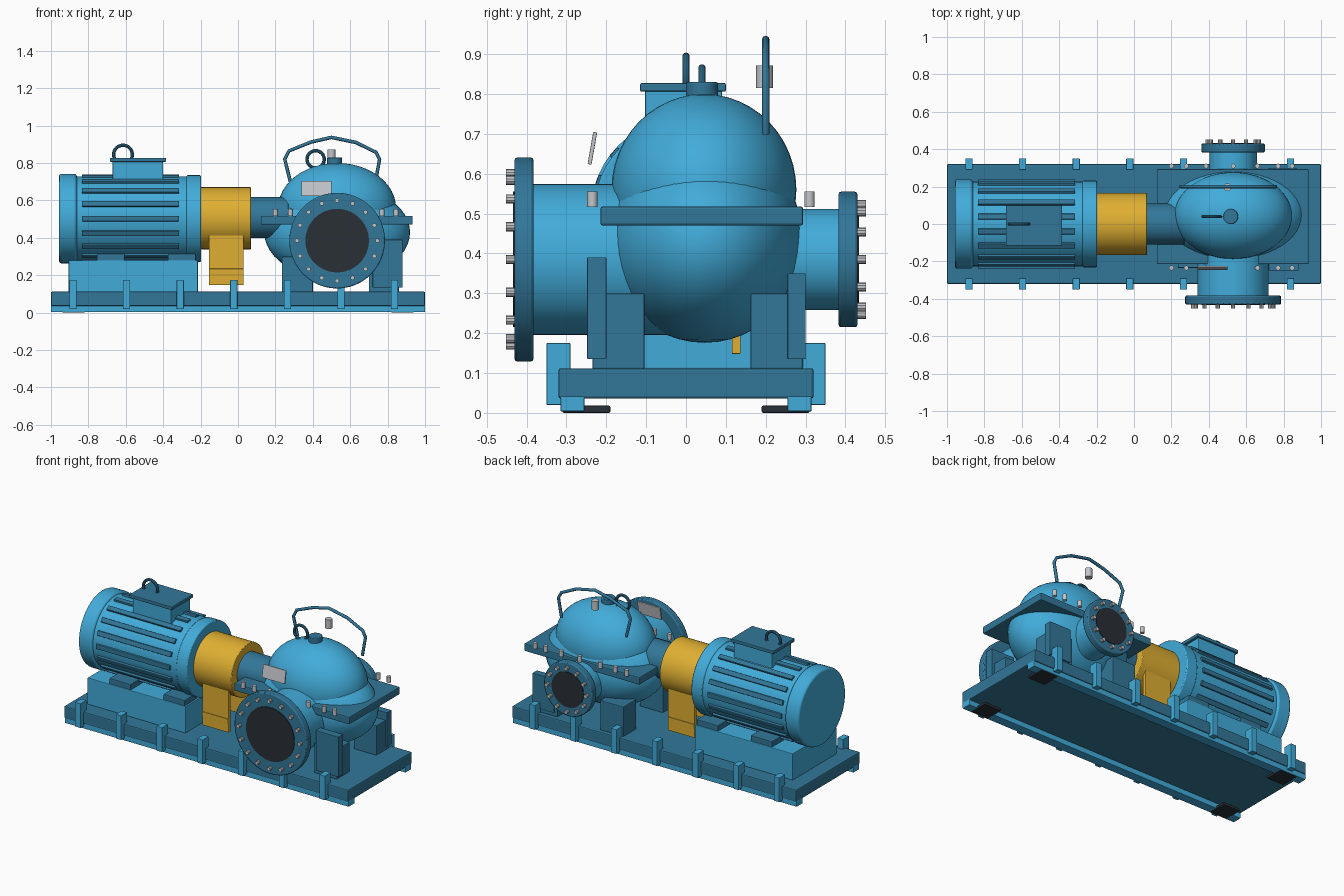
import bpy, math
from mathutils import Vector

if "Cube" in bpy.data.objects:
    bpy.data.objects.remove(bpy.data.objects["Cube"])


def material(name, rgb):
    m = bpy.data.materials.new(name)
    m.diffuse_color = (*rgb, 1)
    m.use_nodes = True
    m.node_tree.nodes["Principled BSDF"].inputs["Base Color"].default_value = m.diffuse_color
    return m


BLUE = material("light_blue", (0.054, 0.41, 0.70))
DARK = material("dark_blue", (0.032, 0.185, 0.32))
GOLD = material("guard_yellow", (0.74, 0.43, 0.032))
BLACK = material("rubber_black", (0.022, 0.029, 0.036))
GREY = material("steel_grey", (0.55, 0.57, 0.60))


def finish(name, mat, bevel=0, smooth=False):
    o = bpy.context.object
    o.name = name
    o.data.materials.append(mat)
    if smooth:
        bpy.ops.object.shade_smooth_by_angle(angle=math.radians(35))
    if bevel:
        b = o.modifiers.new("bevel", 'BEVEL')
        b.width, b.segments = bevel, 2
        b.limit_method = 'ANGLE'
    return o


def box(name, mat, x, y, z, bevel=0.004):
    """Box from (min, max) pairs on each axis."""
    bpy.ops.mesh.primitive_cube_add(size=1, location=[sum(p) / 2 for p in (x, y, z)])
    o = bpy.context.object
    o.scale = [p[1] - p[0] for p in (x, y, z)]
    bpy.ops.object.transform_apply(location=False, rotation=False)
    return finish(name, mat, bevel)


ROT = {'x': (0, math.pi / 2, 0), 'y': (math.pi / 2, 0, 0), 'z': (0, 0, 0)}


def cyl(name, mat, axis, span, c, r, n=48, bevel=0.0):
    """Cylinder along an axis; c holds the other two coordinates in order."""
    loc = list(c)
    loc.insert('xyz'.index(axis), sum(span) / 2)
    bpy.ops.mesh.primitive_cylinder_add(vertices=n, radius=r, depth=span[1] - span[0],
                                        location=loc, rotation=ROT[axis])
    return finish(name, mat, bevel, True)


def ellipsoid(name, mat, loc, radii):
    bpy.ops.mesh.primitive_uv_sphere_add(segments=48, ring_count=24, location=loc)
    bpy.context.object.scale = radii
    bpy.ops.object.transform_apply(location=False, rotation=False)
    return finish(name, mat, 0, True)


def ring(name, loc, r, thick):
    bpy.ops.mesh.primitive_torus_add(location=loc, rotation=ROT['y'], major_radius=r,
                                     minor_radius=thick, major_segments=32, minor_segments=10)
    return finish(name, DARK, 0, True)


# Base plate, side rails, rubber pads and side clips
box("base_plate", DARK, (-1, 1), (-0.32, 0.32), (0.036, 0.112), 0.006)
for s in (-1, 1):
    ys = lambda a, b: tuple(sorted((s * a, s * b)))
    box("base_rail", BLUE, (-1, 1), ys(0.255, 0.315), (0.003, 0.044))
    for sx in (-1, 1):
        box("rubber_pad", BLACK, (sx * 0.88 - 0.06, sx * 0.88 + 0.06), ys(0.19, 0.31), (0, 0.018))
    for i in range(7):
        x = -0.882 + i * 0.2865
        box("side_clip", BLUE, (x - 0.019, x + 0.019), ys(0.29, 0.35), (0.02, 0.175), 0.002)

# Motor pedestal and feet
box("motor_pedestal", BLUE, (-0.905, -0.215), (-0.22, 0.22), (0.11, 0.28))
for s in (-1, 1):
    for x in (-0.755, -0.375):
        box("motor_foot", DARK, (x, x + 0.15), tuple(sorted((s * 0.09, s * 0.215))), (0.275, 0.315))

# Motor body, end covers and cooling fins
MZ = 0.503
cyl("motor_body", BLUE, 'x', (-0.88, -0.26), (0, MZ), 0.226)
cyl("motor_fan_cover", BLUE, 'x', (-0.957, -0.862), (0, MZ), 0.239, bevel=0.012)
cyl("motor_end_bell", BLUE, 'x', (-0.275, -0.198), (0, MZ), 0.232, bevel=0.006)
for i in range(18):
    a = math.radians(20 * i)
    o = box("cooling_fin", DARK, (-0.835, -0.315), (-0.016, 0.016), (-0.015, 0.015))
    o.location = (-0.575, 0.222 * math.cos(a), MZ + 0.222 * math.sin(a))
    o.rotation_euler = (a, 0, 0)

# Terminal box with lid and lifting ring
box("terminal_box", BLUE, (-0.67, -0.40), (-0.103, 0.09), (0.68, 0.815))
box("terminal_lid", DARK, (-0.685, -0.385), (-0.115, 0.10), (0.806, 0.828))
ring("motor_lifting_ring", (-0.615, 0, 0.845), 0.05, 0.009)

# Coupling guard and its stand
cyl("coupling_guard", GOLD, 'x', (-0.2, 0.07), (0, 0.505), 0.166, bevel=0.004)
for s in (-1, 1):
    box("guard_stand", GOLD, (-0.155, 0.03), (s * 0.126 - 0.011, s * 0.126 + 0.011), (0.148, 0.415), 0.002)
    box("guard_stand_strip", GOLD, (-0.155, 0.03), (s * 0.138 - 0.003, s * 0.138 + 0.003), (0.205, 0.235), 0.001)

# Bearing housing between coupling and pump
cyl("bearing_housing", DARK, 'x', (0.05, 0.27), (0, 0.508), 0.11, bevel=0.004)

# Pump casing halves and split flange
PX = 0.53
ellipsoid("lower_casing", BLUE, (PX, 0.047, 0.43), (0.39, 0.248, 0.254))
ellipsoid("upper_casing", BLUE, (PX, 0.045, 0.56), (0.315, 0.232, 0.24))
box("split_flange", DARK, (0.122, 0.934), (-0.215, 0.294), (0.47, 0.518), 0.006)
for x in (0.2, 0.28, 0.385, PX, 0.66, 0.77, 0.845):
    for y in (-0.235, 0.31):
        cyl("split_bolt", GREY, 'z', (0.517, 0.555), (x, y), 0.013, 12)


def nozzle(name, s, r, inner, end, fr, hole, count, bolt_r):
    """Pipe stub with flange, dark opening and a bolt circle; s is the y side."""
    z = 0.385
    span = lambda a, b: tuple(sorted((s * a, s * b)))
    cyl(name + "_pipe", BLUE, 'y', span(inner, 0.40), (PX, z), r)
    cyl(name + "_flange", DARK, 'y', span(0.383, end), (PX, z), fr, bevel=0.006)
    cyl(name + "_opening", BLACK, 'y', span(end - 0.01, end + 0.004), (PX, z), hole)
    for i in range(count):
        a = 2 * math.pi * i / count
        cyl(name + "_bolt", GREY, 'y', span(end - 0.005, end + 0.022),
            (PX + bolt_r * math.cos(a), z + bolt_r * math.sin(a)), 0.0115, 10)


nozzle("suction", -1, 0.19, 0.0, 0.43, 0.256, 0.17, 16, 0.215)
nozzle("discharge", 1, 0.127, 0.1, 0.43, 0.17, 0.112, 12, 0.138)

# Pump feet and side brackets
for x in ((0.235, 0.40), (0.70, 0.86)):
    box("pump_foot", DARK, x, (-0.235, -0.104), (0.11, 0.30))
    box("pump_foot", DARK, x, (0.162, 0.293), (0.11, 0.30))
box("front_bracket", DARK, (0.72, 0.88), (-0.248, -0.2), (0.135, 0.39), 0.002)
box("rear_bracket", DARK, (0.72, 0.87), (0.255, 0.30), (0.135, 0.35), 0.002)

# Top boss, lifting ring and vent valve
cyl("top_boss", DARK, 'z', (0.77, 0.83), (0.517, 0.04), 0.04, 32, 0.004)
ring("pump_lifting_ring", (0.415, 0.04, 0.82), 0.046, 0.009)
cyl("vent_valve", GREY, 'z', (0.815, 0.872), (0.5, 0.197), 0.021, 20)

# Bent tube over the casing
path = [(0.28, 0.70), (0.25, 0.82), (0.273, 0.865), (0.39, 0.912), (0.50, 0.937),
        (0.63, 0.91), (0.737, 0.858), (0.757, 0.82), (0.735, 0.70)]
curve = bpy.data.curves.new("vent_tube", 'CURVE')
curve.dimensions = '3D'
curve.bevel_depth = 0.0095
curve.bevel_resolution = 2
curve.use_fill_caps = True
spline = curve.splines.new('POLY')
spline.points.add(len(path) - 1)
for p, (x, z) in zip(spline.points, path):
    p.co = (x, 0.2, z, 1)
curve.materials.append(DARK)
bpy.context.collection.objects.link(bpy.data.objects.new("vent_tube", curve))

# Tilted blank plate
o = box("rating_plate", GREY, (0.34, 0.50), (-0.005, 0.005), (-0.041, 0.041), 0.002)
o.location = (0.42, -0.235, 0.664)
o.rotation_euler = (math.radians(-10), 0, 0)
